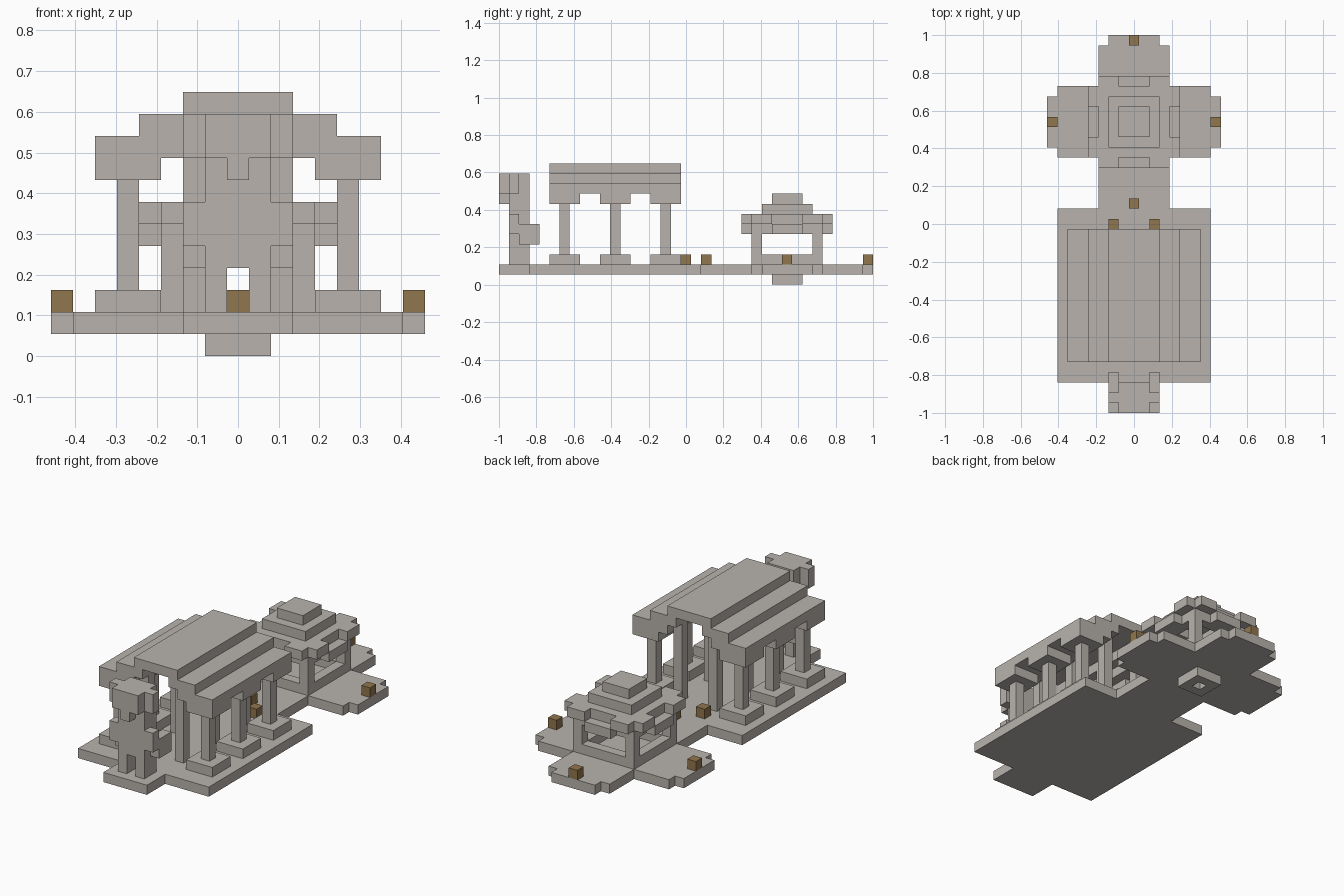
import bpy
import bmesh

cube = bpy.data.objects.get("Cube")
if cube:
    bpy.data.objects.remove(cube, do_unlink=True)

U = 2 / 37      # block size; all sizes below are in blocks
PY = 10         # pavilion centre along y


def material(name, rgb):
    m = bpy.data.materials.new(name)
    m.use_nodes = True
    m.diffuse_color = (*rgb, 1)
    bsdf = m.node_tree.nodes["Principled BSDF"]
    bsdf.inputs["Base Color"].default_value = (*rgb, 1)
    bsdf.inputs["Roughness"].default_value = 0.9
    return m


STONE = material("pale_stone", (0.48, 0.45, 0.42))
WOOD = material("lantern_brown", (0.28, 0.18, 0.075))


def build(name, boxes, mat=STONE):
    """One object from blocks given as x, y, z ranges."""
    bm = bmesh.new()
    for x0, x1, y0, y1, z0, z1 in boxes:
        verts = bmesh.ops.create_cube(bm, size=1)["verts"]
        for v in verts:
            v.co.x = (x1 if v.co.x > 0 else x0) * U
            v.co.y = (y1 if v.co.y > 0 else y0) * U
            v.co.z = (z1 if v.co.z > 0 else z0) * U
    bmesh.ops.recalc_face_normals(bm, faces=bm.faces)
    mesh = bpy.data.meshes.new(name)
    bm.to_mesh(mesh)
    bm.free()
    mesh.materials.append(mat)
    obj = bpy.data.objects.new(name, mesh)
    bpy.context.collection.objects.link(obj)
    return obj


def mid(r, y0, y1, z0, z1):
    """Block centred across x."""
    return (-r, r, y0, y1, z0, z1)


def both(x0, x1, *rest):
    """Block and its mirror image across x."""
    return [(x0, x1, *rest), (-x1, -x0, *rest)]


def ring(out, inn, z0, z1):
    """Square frame around the pavilion centre."""
    return [mid(out, PY - out, PY - inn, z0, z1),
            mid(out, PY + inn, PY + out, z0, z1),
            *both(inn, out, PY - inn, PY + inn, z0, z1)]


# Ground slab: statue step, temple floor, path, pavilion cross
build("ground_slab", [
    mid(2.5, -18.5, -15.5, 1, 2),
    mid(7.5, -15.5, 1.5, 1, 2),
    mid(3.5, 1.5, 17.5, 1, 2),
    mid(2.5, 17.5, 18.5, 1, 2),
    *both(3.5, 7.5, PY - 3.5, PY + 3.5, 1, 2),
    *both(7.5, 8.5, PY - 2.5, PY + 2.5, 1, 2),
])
build("well_bottom", ring(1.5, 0.5, 0, 1))

# Temple columns with plinths and capitals
for i, y in enumerate((-12, -7, -2)):
    build(f"outer_columns_{i + 1}",
          both(3.5, 6.5, y - 1.5, y + 1.5, 2, 3)
          + both(4.5, 5.5, y - 0.5, y + 0.5, 3, 8)
          + both(3.5, 6.5, y - 1.5, y + 1.5, 8, 9))
    build(f"inner_columns_{i + 1}",
          both(1.5, 2.5, y - 0.5, y + 0.5, 2, 10))

# Stepped temple roof, open underneath
ROOF = (-13.5, -0.5)
build("temple_roof",
      both(2.5, 6.5, *ROOF, 9, 10)
      + both(1.5, 4.5, *ROOF, 10, 11)
      + [mid(2.5, *ROOF, 11, 12)])

# Statue in front of the temple
build("statue_legs", both(0.5, 1.5, -17.5, -15.5, 2, 4))
build("statue_body", [mid(1.5, -17.5, -15.5, 4, 9)])
build("statue_arms",
      both(1.5, 2.5, -17.5, -16.5, 5, 7)
      + both(1.5, 2.5, -16.5, -14.5, 4, 6))
build("statue_head",
      [mid(1.5, -18.5, -15.5, 9, 11), mid(0.5, -18.5, -17.5, 8, 9)]
      + both(1.5, 2.5, -17.5, -16.5, 9, 11))

# Pavilion posts and low walls
build("pavilion_posts", [
    b for y in (PY - 3, PY + 3)
    for b in both(2.5, 3.5, y - 0.5, y + 0.5, 2, 5)])
build("pavilion_low_wall",
      both(2.5, 3.5, PY - 2.5, PY + 2.5, 2, 3)
      + [mid(2.5, y - 0.5, y + 0.5, 2, 3) for y in (PY - 3, PY + 3)])

# Pavilion roof tiers
build("pavilion_roof",
      ring(3.5, 2.5, 5, 6) + ring(3.5, 1.5, 6, 7)
      + ring(2.5, 0.5, 7, 8) + [mid(1.5, PY - 1.5, PY + 1.5, 8, 9)])

# Eaves: low in the middle of each side, raised toward the corners
eaves = both(3.5, 4.5, PY - 1.5, PY + 1.5, 5, 6)
for s in (-1, 1):
    near, far = sorted((PY + s * 3.5, PY + s * 4.5))
    eaves.append(mid(1.5, near, far, 5, 6))
    eaves += both(1.5, 3.5, near, far, 6, 7)
    y0, y1 = sorted((PY + s * 1.5, PY + s * 3.5))
    eaves += both(3.5, 4.5, y0, y1, 6, 7)
build("pavilion_eaves", eaves)

# Lantern blocks
LANTERNS = {
    "left_wing": (8, PY), "right_wing": (-8, PY), "back": (0, 18),
    "path": (0, 2), "left_door": (2, 0), "right_door": (-2, 0)}
for name, (x, y) in LANTERNS.items():
    build(f"{name}_lantern",
          [(x - 0.5, x + 0.5, y - 0.5, y + 0.5, 2, 3)], WOOD)
